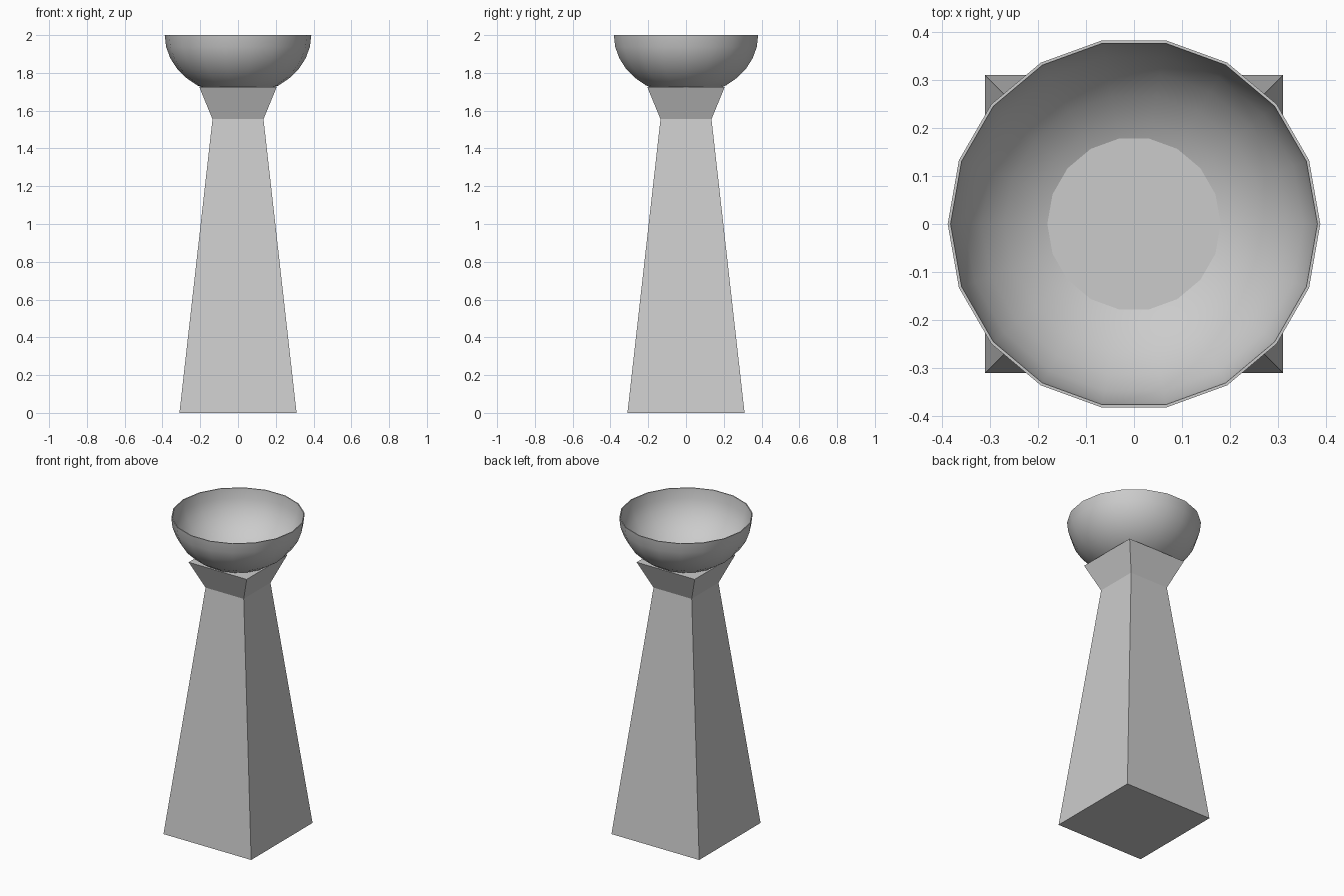
import bpy, bmesh, math

if "Cube" in bpy.data.objects:
    bpy.data.objects.remove(bpy.data.objects["Cube"])


def lathe(name, profile, sides, turn=0.0):
    """Stack rings of (radius, z) into a closed solid; radius 0 makes a pole."""
    bm = bmesh.new()
    rings = []
    for r, z in profile:
        if r < 1e-6:
            rings.append([bm.verts.new((0, 0, z))] * sides)
        else:
            angles = [turn + 2 * math.pi * i / sides for i in range(sides)]
            rings.append([bm.verts.new((r * math.cos(a), r * math.sin(a), z)) for a in angles])
    for lo, hi in zip(rings, rings[1:]):
        for i in range(sides):
            j = (i + 1) % sides
            bm.faces.new(list(dict.fromkeys((lo[i], lo[j], hi[j], hi[i]))))
    # Cap open ends
    if profile[0][0] > 1e-6:
        bm.faces.new(rings[0][::-1])
    if profile[-1][0] > 1e-6:
        bm.faces.new(rings[-1])
    bmesh.ops.recalc_face_normals(bm, faces=bm.faces)
    mesh = bpy.data.meshes.new(name)
    bm.to_mesh(mesh)
    bm.free()
    obj = bpy.data.objects.new(name, mesh)
    bpy.context.collection.objects.link(obj)
    return obj


# Square tapered pillar with flared capital
diag = math.sqrt(2)
lathe("pedestal", [(0.31 * diag, 0), (0.135 * diag, 1.555), (0.205 * diag, 1.725)],
      4, math.pi / 4)

# Thin half-ellipsoid bowl, its bottom sunk into the capital
steps, wall = 8, 0.006


def bowl_curve(radius, depth):
    return [(radius * math.sin(t), 2 - depth * math.cos(t))
            for t in (math.pi / 2 * k / steps for k in range(steps + 1))]


outer = bowl_curve(0.388, 0.32)
inner = bowl_curve(0.388 - wall, 0.32 - wall)
bowl = lathe("bowl", outer + inner[::-1], 18)
bpy.context.view_layer.objects.active = bowl
bowl.select_set(True)
bpy.ops.object.shade_smooth_by_angle(angle=math.radians(35))
